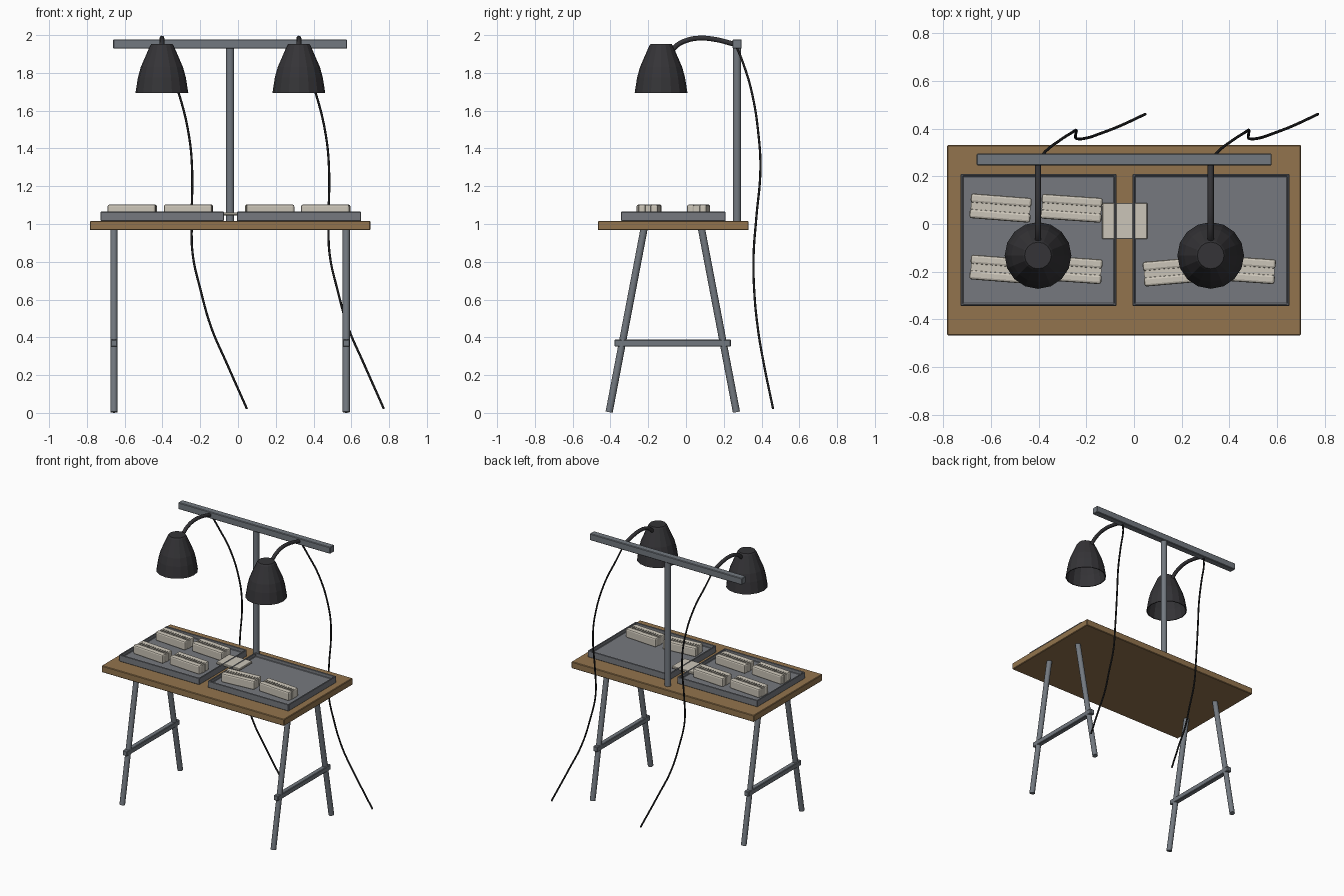
import bpy, bmesh, math
from mathutils import Vector, Matrix

if "Cube" in bpy.data.objects:
    bpy.data.objects.remove(bpy.data.objects["Cube"])

def mat(name, rgb):
    m = bpy.data.materials.new(name)
    m.diffuse_color = (*rgb, 1)
    m.use_nodes = True
    m.node_tree.nodes["Principled BSDF"].inputs["Base Color"].default_value = m.diffuse_color
    return m

WOOD = mat("wood", (0.29, 0.175, 0.075))
STEEL = mat("grey steel", (0.17, 0.19, 0.215))
TRAY = mat("tray grey", (0.18, 0.19, 0.21))
BLACK = mat("lamp black", (0.035, 0.034, 0.038))
CORD = mat("cord black", (0.014, 0.014, 0.015))
CREAM = mat("cream", (0.6, 0.56, 0.48))
CX = -0.042  # middle of the table in x

def finish(name, bm, material, bevel=0, segments=1, smooth=False):
    bmesh.ops.recalc_face_normals(bm, faces=bm.faces)
    me = bpy.data.meshes.new(name)
    bm.to_mesh(me)
    bm.free()
    me.materials.append(material)
    ob = bpy.data.objects.new(name, me)
    bpy.context.collection.objects.link(ob)
    if bevel:
        b = ob.modifiers.new("bevel", 'BEVEL')
        b.width, b.segments = bevel, segments
    if smooth:
        bpy.context.view_layer.objects.active = ob
        ob.select_set(True)
        bpy.ops.object.shade_smooth_by_angle(angle=math.radians(40))
        ob.select_set(False)
    return ob

def add_box(bm, lo, hi):
    lo, hi = Vector(lo), Vector(hi)
    m = Matrix.Translation((lo + hi) / 2) @ Matrix.Diagonal((*(hi - lo), 1))
    return bmesh.ops.create_cube(bm, size=1, matrix=m)["verts"]

def box(name, lo, hi, material, bevel=0.004):
    bm = bmesh.new()
    add_box(bm, lo, hi)
    return finish(name, bm, material, bevel)

def rod(name, a, b, r, material, sides=12):
    a, b = Vector(a), Vector(b)
    d = b - a
    m = Matrix.Translation((a + b) / 2) @ d.to_track_quat('Z', 'Y').to_matrix().to_4x4()
    bm = bmesh.new()
    bmesh.ops.create_cone(bm, cap_ends=True, segments=sides, radius1=r, radius2=r,
                          depth=d.length, matrix=m)
    return finish(name, bm, material, smooth=True)

def tube(name, pts, r, material, res):
    cu = bpy.data.curves.new(name, 'CURVE')
    cu.dimensions = '3D'
    cu.bevel_depth, cu.bevel_resolution = r, 2
    cu.resolution_u, cu.use_fill_caps = res, True
    sp = cu.splines.new('BEZIER')
    sp.bezier_points.add(len(pts) - 1)
    for bp, p in zip(sp.bezier_points, pts):
        bp.co = p
        bp.handle_left_type = bp.handle_right_type = 'AUTO'
    cu.materials.append(material)
    ob = bpy.data.objects.new(name, cu)
    bpy.context.collection.objects.link(ob)

# Table top
box("table_top", (-0.784, -0.467, 0.967), (0.701, 0.332, 1.016), WOOD)

# Trestle legs with a cross brace
for side, x in (("left", -0.657), ("right", 0.573)):
    rod(side + "_front_leg", (x, -0.407, 0.004), (x, -0.222, 0.975), 0.019, STEEL)
    rod(side + "_back_leg", (x, 0.267, 0.004), (x, 0.082, 0.975), 0.019, STEEL)
    box(side + "_leg_brace", (x - 0.018, -0.379, 0.351), (x + 0.018, 0.238, 0.388), STEEL)

# Lamp stand: post and crossbar
rod("post", (CX, 0.27, 1.012), (CX, 0.27, 1.935), 0.022, STEEL)
box("crossbar", (-0.661, 0.246, 1.928), (0.578, 0.295, 1.977), STEEL)

# Trays: block with a sunken floor
def tray(name, x0, x1):
    bm = bmesh.new()
    add_box(bm, (x0, -0.344, 1.016), (x1, 0.21, 1.065))
    bm.faces.ensure_lookup_table()
    top = max(bm.faces, key=lambda f: f.calc_center_median().z)
    bmesh.ops.inset_region(bm, faces=[top], thickness=0.013)
    down = bmesh.ops.extrude_face_region(bm, geom=[top])["geom"]
    bmesh.ops.translate(bm, vec=(0, 0, -0.027),
                        verts=[v for v in down if isinstance(v, bmesh.types.BMVert)])
    bmesh.ops.delete(bm, geom=[top], context='FACES_ONLY')
    finish(name, bm, TRAY, 0.003)

tray("left_tray", -0.728, -0.074)
tray("right_tray", -0.006, 0.652)

# Ribbed blocks lying in the trays
def block(name, x, y, deg):
    parts = bmesh.new()
    add_box(parts, (-0.128, -0.052, 0), (0.128, -0.013, 0.066))
    add_box(parts, (-0.128, 0.013, 0), (0.128, 0.052, 0.066))
    core = bmesh.new()
    add_box(core, (-0.125, -0.014, 0), (0.125, 0.014, 0.06))
    for i in range(12):
        cx = -0.11 + i * 0.02
        add_box(core, (cx - 0.006, -0.016, 0.055), (cx + 0.006, 0.016, 0.066))
    for ob in (finish(name + "_sides", parts, CREAM, 0.01, 2),
               finish(name + "_ribbed_core", core, CREAM)):
        ob.location = (x, y, 1.037)
        ob.rotation_euler.z = math.radians(deg)

for i, (x, y, deg) in enumerate([(-0.56, 0.067, -4.5), (-0.262, 0.066, -4),
                                 (-0.56, -0.19, -4.5), (-0.262, -0.192, -4),
                                 (0.167, -0.2, 5), (0.465, -0.192, -4)]):
    block(f"block_{i + 1}", x, y, deg)

# Card bridging the two trays
box("middle_card", (-0.134, -0.063, 1.046), (0.056, 0.088, 1.062), CREAM, 0.003)

# Hanging lamps: faceted shade, bent arm, trailing cord
def shade(name, x, y):
    prof = [(0, 1.953), (0.056, 1.953), (0.063, 1.943), (0.112, 1.83), (0.127, 1.775),
            (0.14, 1.693), (0.134, 1.693), (0.121, 1.775), (0.105, 1.83),
            (0.055, 1.938), (0, 1.938)]
    bm = bmesh.new()
    vs = [bm.verts.new((r, 0, z)) for r, z in prof]
    es = [bm.edges.new(p) for p in zip(vs, vs[1:])]
    bmesh.ops.spin(bm, geom=vs + es, cent=(0, 0, 0), axis=(0, 0, 1),
                   angle=math.tau, steps=16, use_merge=True)
    bmesh.ops.remove_doubles(bm, verts=bm.verts, dist=0.0005)
    finish(name, bm, BLACK).location = (x, y, 0)

for side, x in (("left", -0.403), ("right", 0.322)):
    shade(side + "_lamp_shade", x, -0.132)
    tube(side + "_lamp_arm", [(x, -0.085, 1.90), (x, -0.055, 1.94), (x, 0, 1.971),
                              (x, 0.07, 1.984), (x, 0.16, 1.976), (x, 0.255, 1.952)],
         0.013, BLACK, 5)
    path = [(0, 0.262, 1.95), (0.03, 0.303, 1.85), (0.09, 0.35, 1.69), (0.143, 0.384, 1.47),
            (0.16, 0.394, 1.29), (0.158, 0.372, 1.03), (0.163, 0.358, 0.84),
            (0.205, 0.361, 0.65), (0.262, 0.38, 0.45), (0.34, 0.41, 0.27), (0.45, 0.461, 0.022)]
    tube(side + "_lamp_cord", [(x + a, b, c) for a, b, c in path], 0.006, CORD, 5)
